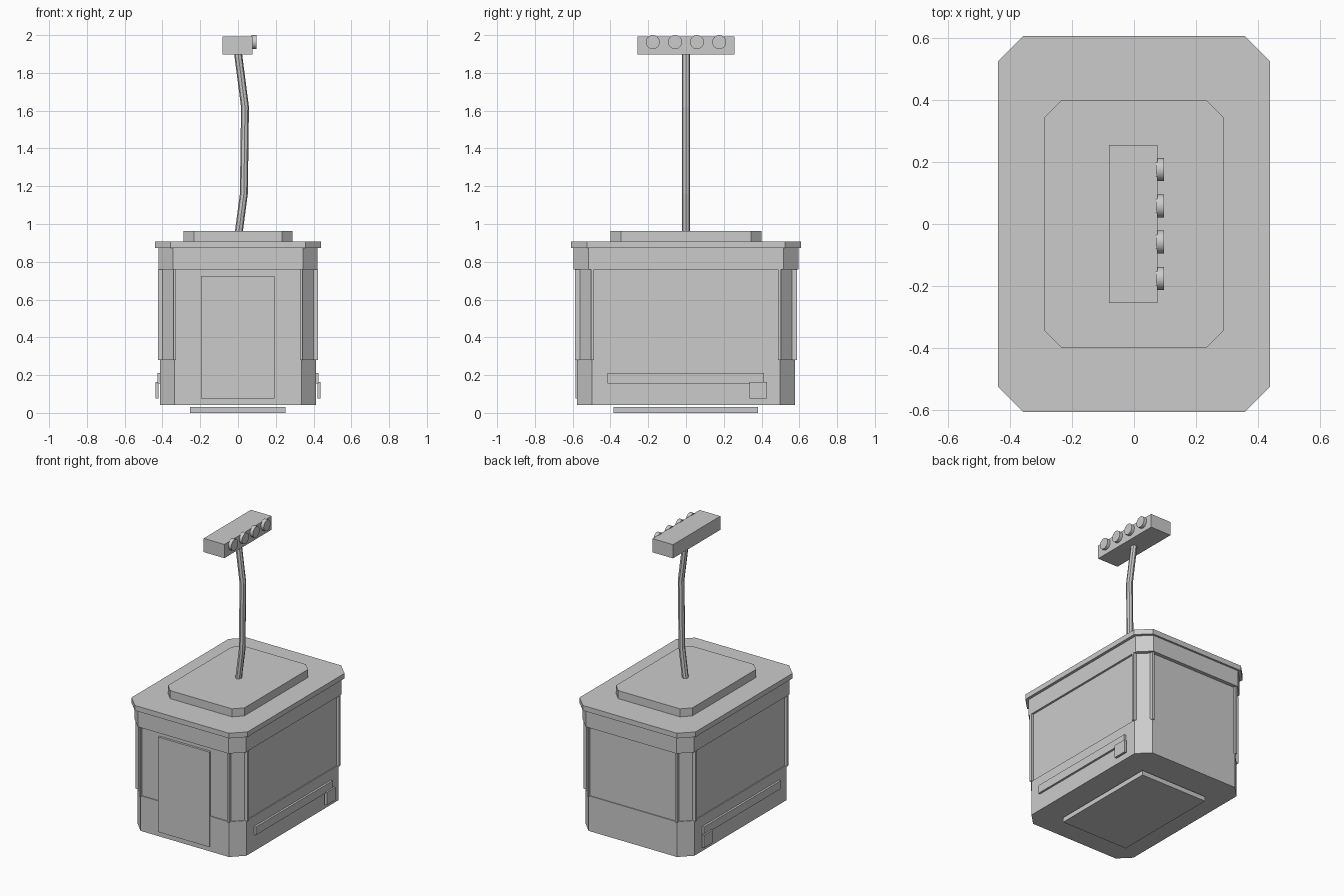
import bpy
import bmesh
from math import pi
from mathutils import Vector

if "Cube" in bpy.data.objects:
    bpy.data.objects.remove(bpy.data.objects["Cube"], do_unlink=True)

grey = bpy.data.materials.new("plain grey")
grey.use_nodes = True
colour = (0.6, 0.6, 0.6, 1)
grey.diffuse_color = colour
grey.node_tree.nodes["Principled BSDF"].inputs["Base Color"].default_value = colour


def finish(name, bm):
    bmesh.ops.recalc_face_normals(bm, faces=bm.faces[:])
    mesh = bpy.data.meshes.new(name)
    bm.to_mesh(mesh)
    bm.free()
    mesh.materials.append(grey)
    obj = bpy.data.objects.new(name, mesh)
    bpy.context.collection.objects.link(obj)
    return obj


def slab(name, hx, hy, z0, z1, cut):
    """Rectangular slab with chamfered corners."""
    outline = []
    for sx, sy in ((1, 1), (-1, 1), (-1, -1), (1, -1)):
        pair = [(sx * hx, sy * (hy - cut)), (sx * (hx - cut), sy * hy)]
        outline += pair if sx * sy > 0 else pair[::-1]
    bm = bmesh.new()
    face = bm.faces.new([bm.verts.new((x, y, z0)) for x, y in outline])
    top = bmesh.ops.extrude_face_region(bm, geom=[face])["geom"]
    verts = [v for v in top if isinstance(v, bmesh.types.BMVert)]
    bmesh.ops.translate(bm, verts=verts, vec=(0, 0, z1 - z0))
    return finish(name, bm)


def box(name, lo, hi):
    lo, hi = Vector(lo), Vector(hi)
    bm = bmesh.new()
    bmesh.ops.create_cube(bm, size=1)
    for v in bm.verts:
        v.co = v.co * (hi - lo) + (lo + hi) / 2
    return finish(name, bm)


def mirrored_box(name, lo, hi, axes):
    obj = box(name, lo, hi)
    mod = obj.modifiers.new("mirror", "MIRROR")
    mod.use_axis = ["x" in axes, "y" in axes, False]
    return obj


# Kiosk body
box("floor_plate", (-0.255, -0.385, 0), (0.252, 0.382, 0.032))
slab("base", 0.413, 0.576, 0.042, 0.283, 0.078)
slab("walls", 0.407, 0.57, 0.283, 0.76, 0.074)
slab("header", 0.421, 0.595, 0.76, 0.875, 0.078)
slab("roof", 0.44, 0.608, 0.873, 0.908, 0.083)
slab("roof_cap", 0.289, 0.4, 0.908, 0.963, 0.055)

# Corner trim and door
mirrored_box("side_trim", (0.4, 0.486, 0.28), (0.424, 0.502, 0.76), "xy")
mirrored_box("end_trim", (0.328, 0.56, 0.28), (0.341, 0.587, 0.76), "xy")
box("door", (-0.196, -0.585, 0.075), (0.192, -0.55, 0.726))

# Side rails with hanging tags
mirrored_box("side_rail", (0.4, -0.416, 0.155), (0.427, 0.414, 0.211), "x")
mirrored_box("rail_tag", (0.422, 0.336, 0.076), (0.438, 0.43, 0.163), "x")

# Bent pole
path = [(0.004, 0.955), (0.031, 1.16), (0.037, 1.62), (0, 1.905)]
bm = bmesh.new()
rings = []
for x, z in path:
    ring = bmesh.ops.create_circle(bm, segments=8, radius=0.021)["verts"]
    bmesh.ops.translate(bm, verts=ring, vec=(x, 0, z))
    rings.append(ring)
for a, b in zip(rings, rings[1:]):
    for i in range(8):
        j = (i + 1) % 8
        bm.faces.new((a[i], a[j], b[j], b[i]))
bm.faces.new(rings[0])
bm.faces.new(rings[-1])
finish("pole", bm)

# Lamp bar with four round lamps
box("lamp_bar", (-0.081, -0.256, 1.898), (0.076, 0.256, 1.992))
for n, y in enumerate((-0.176, -0.058, 0.058, 0.176)):
    bpy.ops.mesh.primitive_cylinder_add(vertices=24, radius=0.037, depth=0.027,
                                        location=(0.084, y, 1.963), rotation=(0, pi / 2, 0))
    lamp = bpy.context.object
    lamp.name = f"lamp_{n + 1}"
    lamp.data.materials.append(grey)
    bpy.ops.object.shade_smooth_by_angle()
